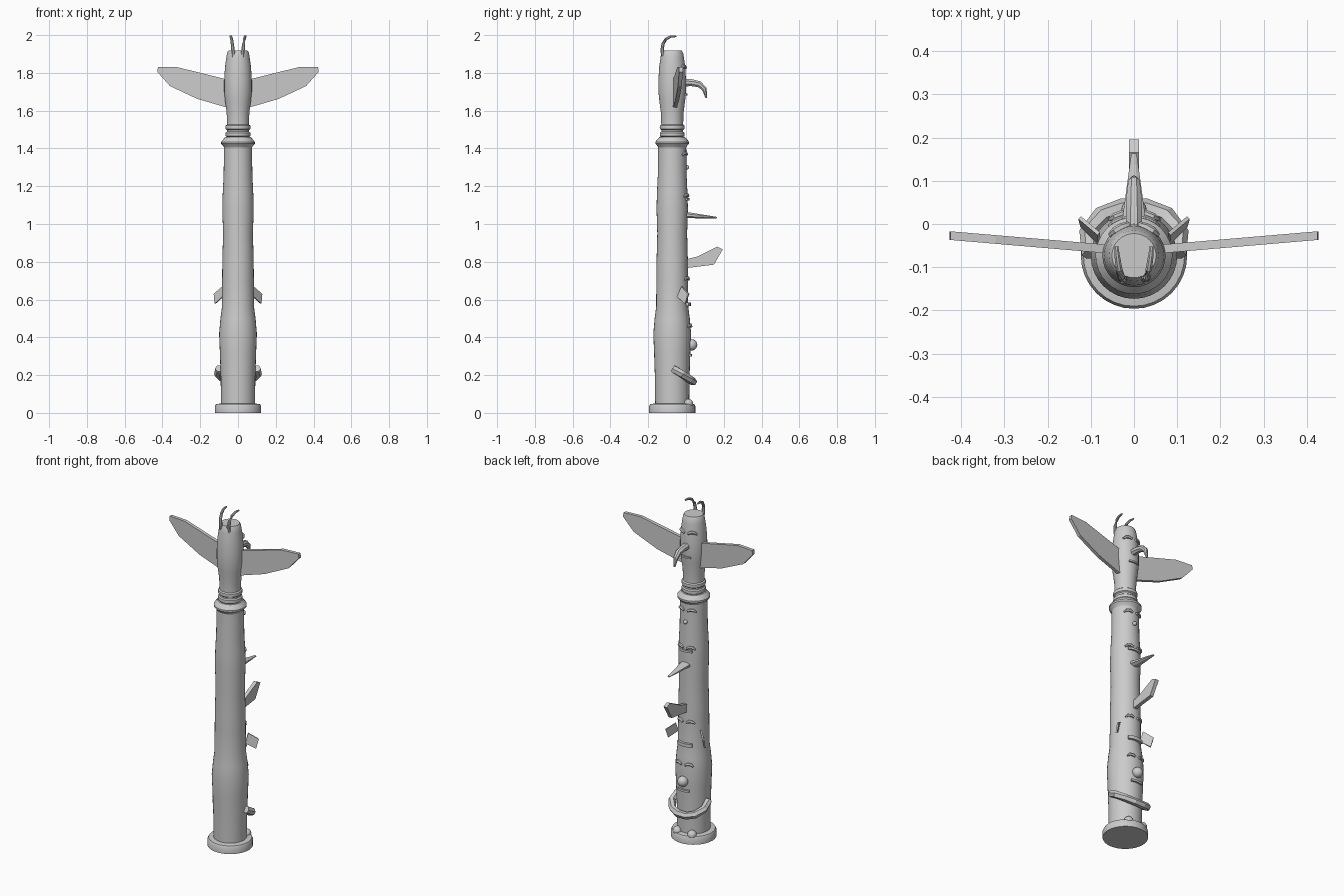
import bpy, bmesh, math
from mathutils import Vector

if "Cube" in bpy.data.objects:
    bpy.data.objects.remove(bpy.data.objects["Cube"])

CY = -0.073  # y of the pole axis


def add_mesh(name, bm, angle=35):
    bmesh.ops.recalc_face_normals(bm, faces=bm.faces[:])
    me = bpy.data.meshes.new(name)
    bm.to_mesh(me)
    bm.free()
    ob = bpy.data.objects.new(name, me)
    bpy.context.collection.objects.link(ob)
    if angle:
        bpy.ops.object.select_all(action='DESELECT')
        ob.select_set(True)
        bpy.context.view_layer.objects.active = ob
        bpy.ops.object.shade_smooth_by_angle(angle=math.radians(angle))
    return ob


def lathe(name, profile, n=32):
    bm = bmesh.new()
    rings = []
    for r, z in profile:
        rings.append([bm.verts.new((r * math.sin(math.tau * i / n),
                                    CY + r * math.cos(math.tau * i / n), z)) for i in range(n)])
    for a, b in zip(rings, rings[1:]):
        for i in range(n):
            j = (i + 1) % n
            bm.faces.new((a[i], a[j], b[j], b[i]))
    bm.faces.new(rings[0])
    bm.faces.new(rings[-1])
    return add_mesh(name, bm)


def tube(name, pts, radii, n=8, angle=35, squash=1.0):
    """Sweep an n-sided section along a path with a radius per point."""
    bm = bmesh.new()
    pts = [Vector(p) for p in pts]
    rings = []
    for k, p in enumerate(pts):
        t = (pts[min(k + 1, len(pts) - 1)] - pts[max(k - 1, 0)]).normalized()
        ref = Vector((1, 0, 0)) if abs(t.x) < 0.5 and squash != 1 else Vector((0, 0, 1))
        if abs(t.dot(ref)) > 0.9 or len(pts) > 2 and pts[0].x == pts[-1].x:
            ref = Vector((1, 0, 0))
        u = (ref - t * ref.dot(t)).normalized()
        v = t.cross(u)
        rings.append([bm.verts.new(p + radii[k] * (squash * u * math.cos(math.tau * (i + .5) / n)
                                                   + v * math.sin(math.tau * (i + .5) / n)))
                      for i in range(n)])
    for a, b in zip(rings, rings[1:]):
        for i in range(n):
            j = (i + 1) % n
            bm.faces.new((a[i], a[j], b[j], b[i]))
    bm.faces.new(rings[0])
    bm.faces.new(rings[-1])
    return add_mesh(name, bm, angle)


def plate(name, outline, offset):
    """Flat polygon thickened by an offset vector, centred."""
    bm = bmesh.new()
    o = Vector(offset)
    a = [bm.verts.new(Vector(p) - o / 2) for p in outline]
    b = [bm.verts.new(Vector(p) + o / 2) for p in outline]
    bm.faces.new(a)
    bm.faces.new(b)
    for i in range(len(a)):
        j = (i + 1) % len(a)
        bm.faces.new((a[i], a[j], b[j], b[i]))
    return add_mesh(name, bm, None)


def ball(name, loc, r):
    bm = bmesh.new()
    bmesh.ops.create_uvsphere(bm, u_segments=16, v_segments=10, radius=r)
    bmesh.ops.translate(bm, verts=bm.verts[:], vec=loc)
    return add_mesh(name, bm)


# Base, carved trunk, collar, neck rings and upper figure
trunk = [(.09, .03), (.092, .2), (.096, .32), (.1, .42), (.093, .5), (.085, .56), (.084, .7),
         (.083, .8), (.079, .95), (.083, 1.08), (.081, 1.16), (.076, 1.26), (.074, 1.42)]
head = [(.058, 1.45), (.058, 1.53), (.06, 1.59), (.068, 1.65), (.073, 1.7), (.073, 1.76),
        (.069, 1.83), (.062, 1.88), (.058, 1.905), (.051, 1.918)]
lathe("base", [(.123, 0), (.123, .035), (.117, .046), (.09, .05)])
lathe("trunk", trunk)
lathe("collar", [(.074, 1.405), (.08, 1.415), (.089, 1.425), (.089, 1.435), (.083, 1.443),
                 (.068, 1.46)])
for i, z in enumerate((1.474, 1.512)):
    lathe(f"neck_ring_{i}", [(.056, z - .016), (.065, z - .009), (.066, z), (.065, z + .009),
                             (.056, z + .016)])
lathe("upper_figure", head)


def radius_at(z):
    prof = head if z > 1.5 else trunk
    for (r0, z0), (r1, z1) in zip(prof, prof[1:]):
        if z0 <= z <= z1:
            return r0 + (r1 - r0) * (z - z0) / (z1 - z0)


def wrap(x, z, lift=.004):
    r = radius_at(z) + lift
    return (x, CY + math.sqrt(r * r - x * x), z)


# Brow pairs hugging the trunk
for k, z in enumerate((.46, .71, 1.15, 1.37, 1.83)):
    for s in (-1, 1):
        xs = (.012, .028, .044, .056)
        dz = (-.003, .005, .004, -.006)
        tube(f"brow_{k}_{s}", [wrap(s * x, z + d) for x, d in zip(xs, dz)],
             (.007, .009, .009, .005), 6)

# Mouth bars
for k, (z, w, r) in enumerate(((.305, .035, .009), (.575, .045, .014),
                               (1.132, .042, .009), (1.685, .03, .007))):
    tube(f"mouth_{k}", [wrap(w * t, z) for t in (-1, -.5, 0, .5, 1)], [r] * 5, 4)

# Round noses and feet
ball("lower_nose", (0, .03, .36), .03)
ball("upper_nose", (0, .005, 1.3), .012)
for s in (-1, 1):
    ball(f"foot_{s}", (s * .048, .012, .048), .026)

# Arms folded around the lowest figure
half = [(.1, -.07, .235), (.106, -.02, .205), (.075, .02, .178), (.028, .038, .165)]
arm = [(-x, y, z) for x, y, z in half] + half[::-1]
tube("arms", arm, [.021] * 8, 6, 20)

# Hooked beak and straight beak
tube("hooked_beak", [(0, -.02, 1.748), (0, .03, 1.748), (0, .07, 1.74), (0, .097, 1.715),
                     (0, .108, 1.667)], (.021, .02, .018, .014, .005), 8, 25)
tube("straight_beak", [(0, -.01, 1.048), (0, .163, 1.034)], (.019, .004), 8, 25, squash=1.7)

# Snout plate, side ears, wings, horns
plate("snout", [(0, y, z) for y, z in ((-.01, .81), (.06, .828), (.165, .88), (.195, .866),
                                       (.148, .785), (-.01, .765))], (.022, 0, 0))
wing = ((.05, 1.615), (.07, 1.62), (.215, 1.662), (.36, 1.73), (.427, 1.805), (.424, 1.83),
        (.32, 1.83), (.07, 1.768), (.05, 1.763))
for s in (-1, 1):
    plate(f"wing_{s}", [(s * x, -.063 + .085 * x, z) for x, z in wing], (0, .02, 0))
    plate(f"ear_{s}", [(s * .082, -.022, .668), (s * .126, .015, .63), (s * .121, -.004, .578),
                       (s * .08, -.045, .615)], (s * .006, -.006, 0))
    tube(f"horn_{s}", [(s * .026, -.115, 1.875), (s * .026, -.127, 1.915), (s * .03, -.122, 1.953),
                       (s * .034, -.105, 1.98), (s * .038, -.08, 1.993), (s * .041, -.052, 1.994)],
         (.01, .01, .009, .008, .007, .005), 8)
